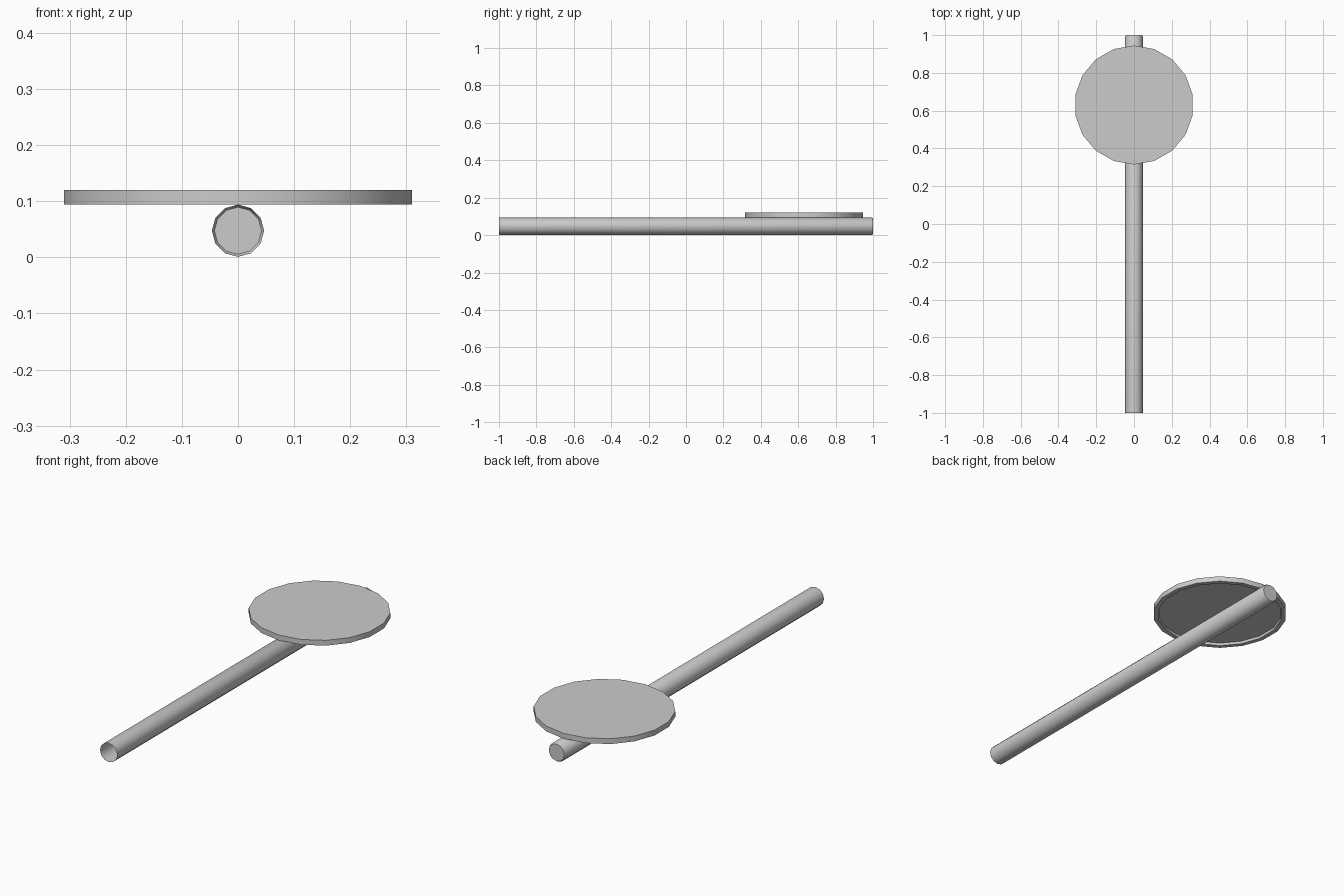
import bpy, bmesh, math
from mathutils import Matrix

if "Cube" in bpy.data.objects:
    bpy.data.objects.remove(bpy.data.objects["Cube"])


def lathe(name, profile, sides, start, matrix, cap_end=True, cap_start=False):
    """Build a turned part from (radius, height) rings around local z."""
    bm = bmesh.new()
    rings = []
    for r, h in profile:
        ring = []
        for i in range(sides):
            a = start + 2 * math.pi * i / sides
            ring.append(bm.verts.new((r * math.cos(a), r * math.sin(a), h)))
        rings.append(ring)
    for low, high in zip(rings, rings[1:]):
        for i in range(sides):
            j = (i + 1) % sides
            bm.faces.new((low[i], low[j], high[j], high[i]))
    if cap_end:
        bm.faces.new(rings[-1])
    if cap_start:
        bm.faces.new(rings[0][::-1])
    bm.transform(matrix)
    mesh = bpy.data.meshes.new(name)
    bm.to_mesh(mesh)
    bm.free()
    obj = bpy.data.objects.new(name, mesh)
    bpy.context.collection.objects.link(obj)
    bpy.ops.object.select_all(action='DESELECT')
    obj.select_set(True)
    bpy.context.view_layer.objects.active = obj
    bpy.ops.object.shade_smooth_by_angle(angle=math.radians(40))
    return obj


# Hollow rod along y: open at the front, bevelled and capped at the back
lathe("rod", [(0.0465, -1), (0.0465, 0.993), (0.042, 1)], 12, 0,
      Matrix.Translation((0, 0, 0.0475)) @ Matrix.Rotation(-math.pi / 2, 4, 'X'))

# Round plate: recessed underside, narrow rim, outer wall and flat top
lathe("round_plate",
      [(0.291, 0.106), (0.293, 0.094), (0.315, 0.094), (0.315, 0.12)],
      18, math.pi / 2, Matrix.Translation((0, 0.63, 0)), cap_start=True)
